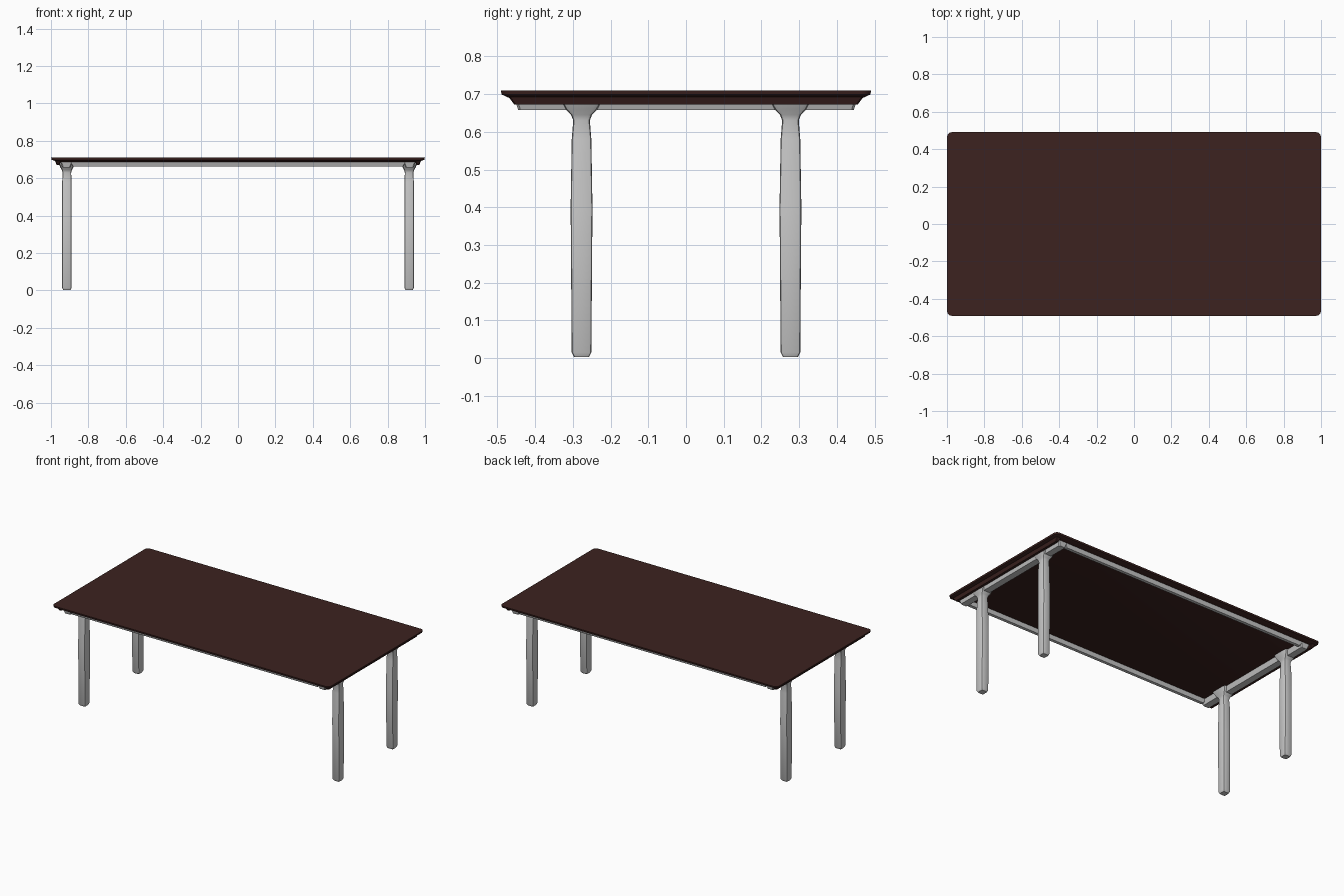
import bpy, bmesh, math

if "Cube" in bpy.data.objects:
    bpy.data.objects.remove(bpy.data.objects["Cube"])

wood = bpy.data.materials.new("dark_wood")
wood.diffuse_color = (0.045, 0.016, 0.014, 1)
wood.use_nodes = True
wood.node_tree.nodes["Principled BSDF"].inputs["Base Color"].default_value = wood.diffuse_color


def loft(name, sections, loc=(0, 0, 0), steps=1, mat=None):
    """Stack rounded rectangles (z, half_x, half_y, radius) into a closed solid."""
    bm = bmesh.new()
    rings = []
    for z, hx, hy, r in sections:
        ring = []
        for k, (sx, sy) in enumerate([(1, 1), (-1, 1), (-1, -1), (1, -1)]):
            for i in range(steps + 1):
                a = math.pi / 2 * (k + i / steps)
                ring.append(bm.verts.new((sx * (hx - r) + r * math.cos(a),
                                          sy * (hy - r) + r * math.sin(a), z)))
        rings.append(ring)
    for a, b in zip(rings, rings[1:]):
        for i in range(len(a)):
            j = (i + 1) % len(a)
            bm.faces.new((a[i], a[j], b[j], b[i]))
    bm.faces.new(rings[0][::-1])
    bm.faces.new(rings[-1])
    bmesh.ops.recalc_face_normals(bm, faces=bm.faces)
    mesh = bpy.data.meshes.new(name)
    bm.to_mesh(mesh)
    bm.free()
    ob = bpy.data.objects.new(name, mesh)
    ob.location = loc
    bpy.context.collection.objects.link(ob)
    if mat:
        mesh.materials.append(mat)
    bpy.ops.object.select_all(action='DESELECT')
    bpy.context.view_layer.objects.active = ob
    ob.select_set(True)
    bpy.ops.object.shade_smooth_by_angle(angle=math.radians(30))
    return ob


# Thin table top with an undercut edge
loft("table_top", [(0.688, 0.965, 0.465, 0.03), (0.699, 0.997, 0.489, 0.025),
                   (0.71, 0.999, 0.491, 0.025)], steps=5, mat=wood)

# Legs: square posts with a necked, flared head
leg = [(0.003, 0.02, 0.02, 0.006), (0.015, 0.025, 0.026, 0.006),
       (0.40, 0.025, 0.029, 0.006), (0.58, 0.025, 0.026, 0.007),
       (0.63, 0.023, 0.022, 0.008), (0.645, 0.027, 0.028, 0.01),
       (0.66, 0.036, 0.043, 0.014), (0.69, 0.046, 0.06, 0.018)]
for sx, side in ((-1, "left"), (1, "right")):
    for sy, end in ((-1, "front"), (1, "back")):
        loft(f"{end}_{side}_leg", leg, (sx * 0.915, sy * 0.277, 0), steps=2)

# Shallow under-frame: end rails over the legs and long rails near the edges
for s, side, end in ((-1, "left", "front"), (1, "right", "back")):
    loft(f"{side}_end_rail", [(0.658, 0.022, 0.445, 0.006), (0.69, 0.034, 0.455, 0.006)],
         (s * 0.917, 0, 0))
    loft(f"{end}_long_rail", [(0.664, 0.885, 0.01, 0.004), (0.69, 0.90, 0.02, 0.004)],
         (0, s * 0.435, 0))
    # Dark lip along each short edge
    loft(f"{side}_edge_lip", [(0.672, 0.008, 0.455, 0.004), (0.692, 0.016, 0.47, 0.004)],
         (s * 0.962, 0, 0), mat=wood)
